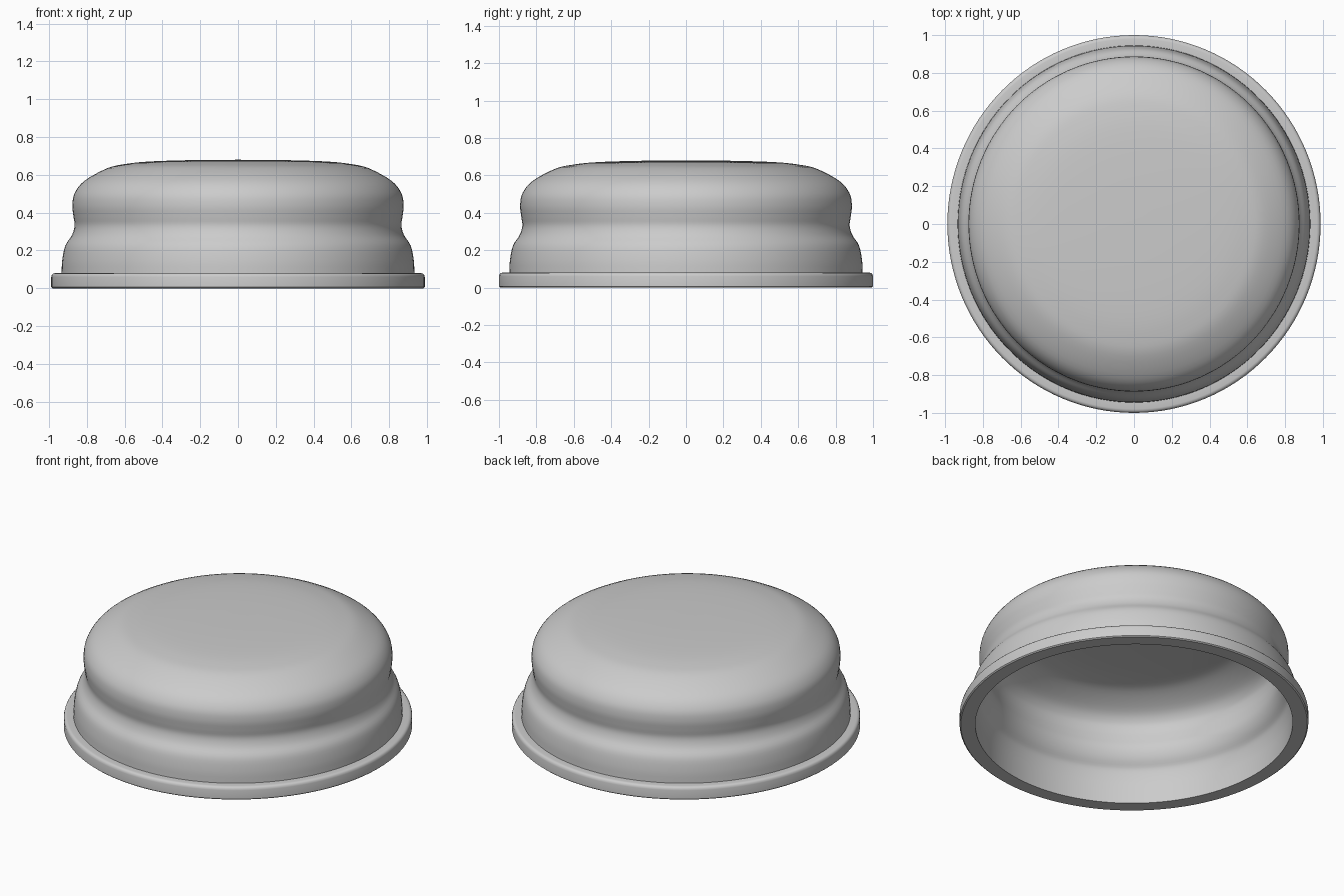
import bpy, bmesh, math
from mathutils import Vector

if "Cube" in bpy.data.objects:
    bpy.data.objects.remove(bpy.data.objects["Cube"])

SEGMENTS = 128


def smooth_curve(pts, steps=4):
    """Catmull-Rom curve through (radius, height) points."""
    p = [Vector(q) for q in pts]
    p = [p[0] * 2 - p[1]] + p + [p[-1] * 2 - p[-2]]
    out = []
    for i in range(1, len(p) - 2):
        a, b, c, d = p[i - 1:i + 3]
        for k in range(steps):
            t = k / steps
            out.append(0.5 * (2 * b + (c - a) * t + (2 * a - 5 * b + 4 * c - d) * t * t
                              + (3 * b - a - 3 * c + d) * t ** 3))
    return out + [p[-2]]


def offset(curve, dist):
    """Shift a curve towards the hollow inside."""
    out = []
    for i, q in enumerate(curve):
        t = (curve[min(i + 1, len(curve) - 1)] - curve[max(i - 1, 0)]).normalized()
        out.append(q + Vector((-t.y, t.x)) * dist)
    out[-1].x = 0
    return out


def lathe(name, profile, mat):
    bm = bmesh.new()
    vs = [bm.verts.new((max(q[0], 0), 0, q[1])) for q in profile]
    es = [bm.edges.new(e) for e in zip(vs, vs[1:])]
    bmesh.ops.spin(bm, geom=vs + es, cent=(0, 0, 0), axis=(0, 0, 1),
                   angle=math.tau, steps=SEGMENTS)
    bmesh.ops.remove_doubles(bm, verts=bm.verts[:], dist=1e-4)
    bmesh.ops.scale(bm, vec=(0.988, 1, 1), verts=bm.verts[:])
    bmesh.ops.recalc_face_normals(bm, faces=bm.faces[:])
    me = bpy.data.meshes.new(name)
    bm.to_mesh(me)
    bm.free()
    me.materials.append(mat)
    ob = bpy.data.objects.new(name, me)
    bpy.context.collection.objects.link(ob)
    bpy.context.view_layer.objects.active = ob
    ob.select_set(True)
    bpy.ops.object.shade_smooth_by_angle(angle=math.radians(35))
    ob.select_set(False)
    return ob


grey = bpy.data.materials.new("plain grey")
grey.diffuse_color = (0.6, 0.6, 0.6, 1)
grey.use_nodes = True
grey.node_tree.nodes["Principled BSDF"].inputs["Base Color"].default_value = grey.diffuse_color

# Outer wall: shoulder, waist, bulge and nearly flat crown
wall = smooth_curve([(0.945, 0.08), (0.941, 0.15), (0.925, 0.225), (0.89, 0.28),
                     (0.875, 0.33), (0.881, 0.38), (0.887, 0.44), (0.874, 0.505),
                     (0.82, 0.57), (0.70, 0.635), (0.60, 0.658), (0.47, 0.671),
                     (0.25, 0.678), (0, 0.68)])

# Rolled flange at the foot
flange = [(0.91, 0), (0.993, 0), (1, 0.006), (1, 0.06), (0.997, 0.071),
          (0.99, 0.078), (0.98, 0.08)]

# Hollow inside follows the outer wall
inside = offset(wall, 0.035)[::-1]

lathe("domed_cap", inside + flange + wall, grey)
